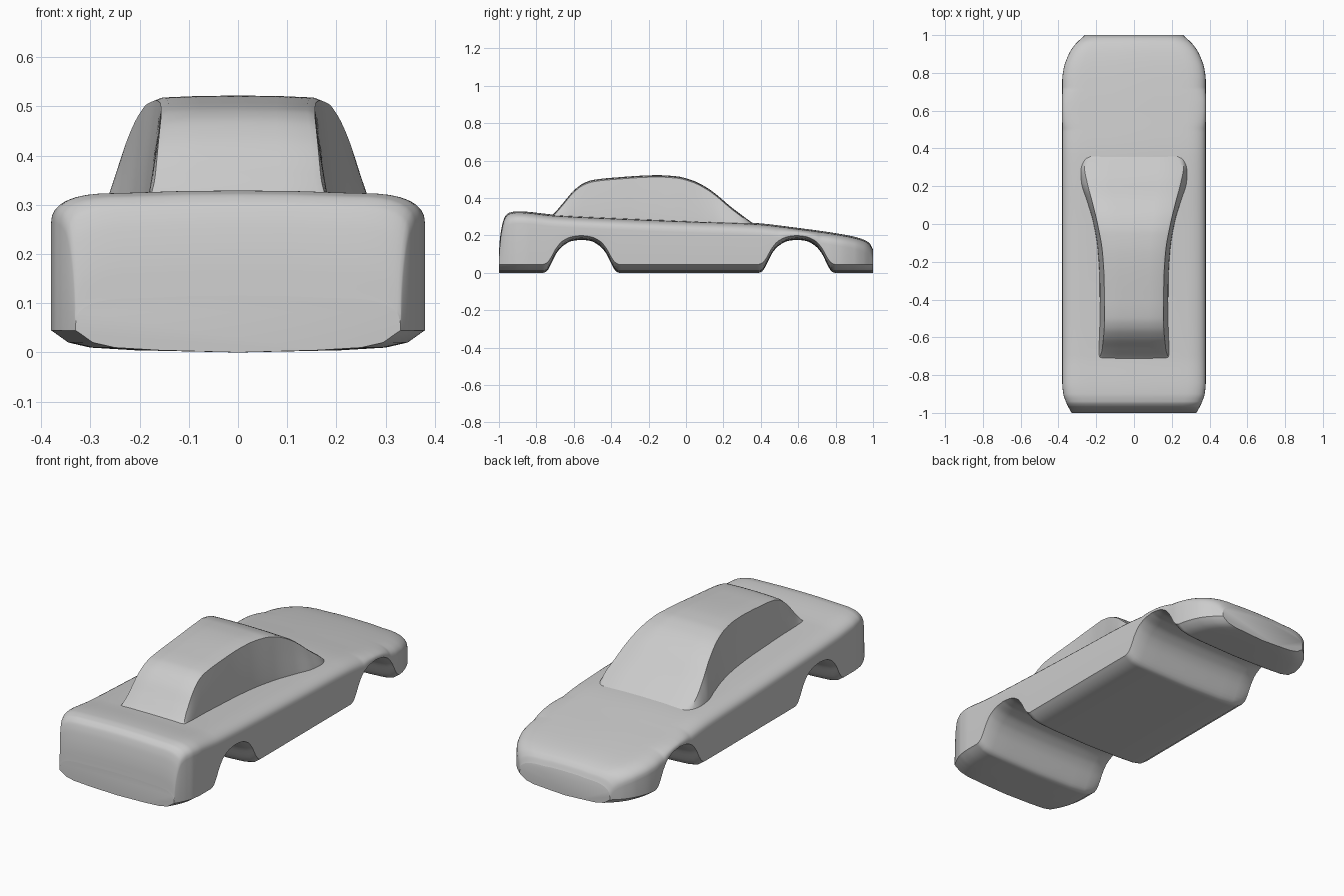
import bpy, bmesh, math

cube = bpy.data.objects.get("Cube")
if cube:
    bpy.data.objects.remove(cube, do_unlink=True)

paint = bpy.data.materials.new("light grey")
paint.use_nodes = True
grey = (0.6, 0.6, 0.6, 1)
paint.diffuse_color = grey
paint.node_tree.nodes["Principled BSDF"].inputs["Base Color"].default_value = grey


def curve(points):
    """Smooth curve through the points, without overshoot."""
    xs, ys = zip(*points)
    n = len(xs)
    d = [(ys[i + 1] - ys[i]) / (xs[i + 1] - xs[i]) for i in range(n - 1)]
    m = [d[0]]
    for a, b in zip(d, d[1:]):
        m.append(2 * a * b / (a + b) if a * b > 0 else 0)
    m.append(d[-1])

    def value(x):
        x = min(max(x, xs[0]), xs[-1])
        i = max(k for k in range(n - 1) if xs[k] <= x)
        h = xs[i + 1] - xs[i]
        t = (x - xs[i]) / h
        s = t * t * (3 - 2 * t)
        bend = t * (1 - t) * ((1 - t) * m[i] - t * m[i + 1]) * h
        return ys[i] * (1 - s) + ys[i + 1] * s + bend
    return value


def loft(name, start, end, count, section):
    """Skin mirrored half sections, closer together at both ends."""
    bm = bmesh.new()
    rings = []
    for i in range(count + 1):
        f = (1 - math.cos(math.pi * i / count)) / 2
        y = start + (end - start) * f
        half = section(y)
        ring = half + [(-x, z) for x, z in reversed(half[1:-1])]
        rings.append([bm.verts.new((x, y, z)) for x, z in ring])
    for a, b in zip(rings, rings[1:]):
        for j in range(len(a)):
            k = (j + 1) % len(a)
            bm.faces.new((a[j], a[k], b[k], b[j]))
    bm.faces.new(rings[0])
    bm.faces.new(rings[-1])
    bmesh.ops.recalc_face_normals(bm, faces=bm.faces)
    mesh = bpy.data.meshes.new(name)
    bm.to_mesh(mesh)
    bm.free()
    obj = bpy.data.objects.new(name, mesh)
    bpy.context.collection.objects.link(obj)
    mesh.materials.append(paint)
    bpy.ops.object.select_all(action='DESELECT')
    obj.select_set(True)
    bpy.context.view_layer.objects.active = obj
    bpy.ops.object.shade_smooth_by_angle(angle=math.radians(35))
    return obj


# Lower body: deck line, plan width and the two edges of the wheel arches
deck = curve([(-1, .115), (-.995, .18), (-.988, .23), (-.978, .275), (-.965, .305),
              (-.94, .323), (-.9, .329), (-.7, .311), (-.4, .296), (0, .28),
              (.36, .267), (.6, .24), (.8, .212), (.9, .193), (.96, .173),
              (.985, .153), (1, .125)])
plan = curve([(-1, .33), (-.97, .347), (-.94, .361), (-.9, .374), (-.84, .38),
              (.76, .38), (.82, .373), (.9, .345), (.95, .312), (1, .26)])
arch_inner = curve([(0, .177), (.05, .17), (.1, .142), (.13, .108), (.155, .06),
                    (.17, .03), (.185, .008), (.2, 0)])
arch_outer = curve([(0, .2), (.05, .193), (.1, .17), (.135, .13), (.16, .085),
                    (.18, .057), (.2, .045)])


def body_section(y):
    d = min(abs(y + .56), abs(y - .593))
    w, top, low, edge = plan(y), deck(y), arch_inner(d), arch_outer(d)
    g = edge - low
    h = min(.06, (top - edge) * .75)
    half = [(0, low), (w - .17, low + g * .1), (w - .08, low + g * .22),
            (w - .035, low + g * .45), (w - .01, low + g * .85), (w, edge)]
    # Rounded shoulder
    for i in range(9):
        a = math.pi / 2 * i / 8
        half.append((w - .14 * (1 - math.cos(a) ** .7), top - h * (1 - math.sin(a) ** .8) - .005))
    return half + [(w * .3, top - .001), (0, top)]


loft("car_body", -1, 1, 300, body_section)

# Cabin: roof line, base width and roof panel width
roof = curve([(-.73, .295), (-.71, .313), (-.66, .37), (-.6, .44), (-.55, .478),
              (-.5, .496), (-.4, .508), (-.15, .522), (-.05, .516), (.03, .496),
              (.12, .45), (.25, .345), (.34, .278), (.38, .25)])
cabin_base = curve([(-.73, .205), (-.66, .19), (-.5, .183), (-.3, .184), (-.15, .192),
                    (0, .215), (.12, .25), (.22, .283), (.28, .288), (.33, .28), (.38, .24)])
cabin_roof = curve([(-.73, .19), (-.66, .168), (-.5, .156), (-.3, .158), (-.15, .167),
                    (0, .193), (.12, .222), (.22, .248), (.3, .262), (.38, .24)])


def cabin_section(y):
    w, r, top, base = cabin_base(y), cabin_roof(y), roof(y), deck(y) - .03
    base = min(base, top - .015)
    rim = top - .01
    half = [(0, .2), (w, .2), (w, base)]
    half += [(w + (r - w) * t ** 1.3, base + (rim - base) * t) for t in (.25, .5, .75, 1)]
    return half + [(r - .015, top - .004), (r * .5, top - .001), (0, top)]


loft("cabin", -.73, .38, 120, cabin_section)
